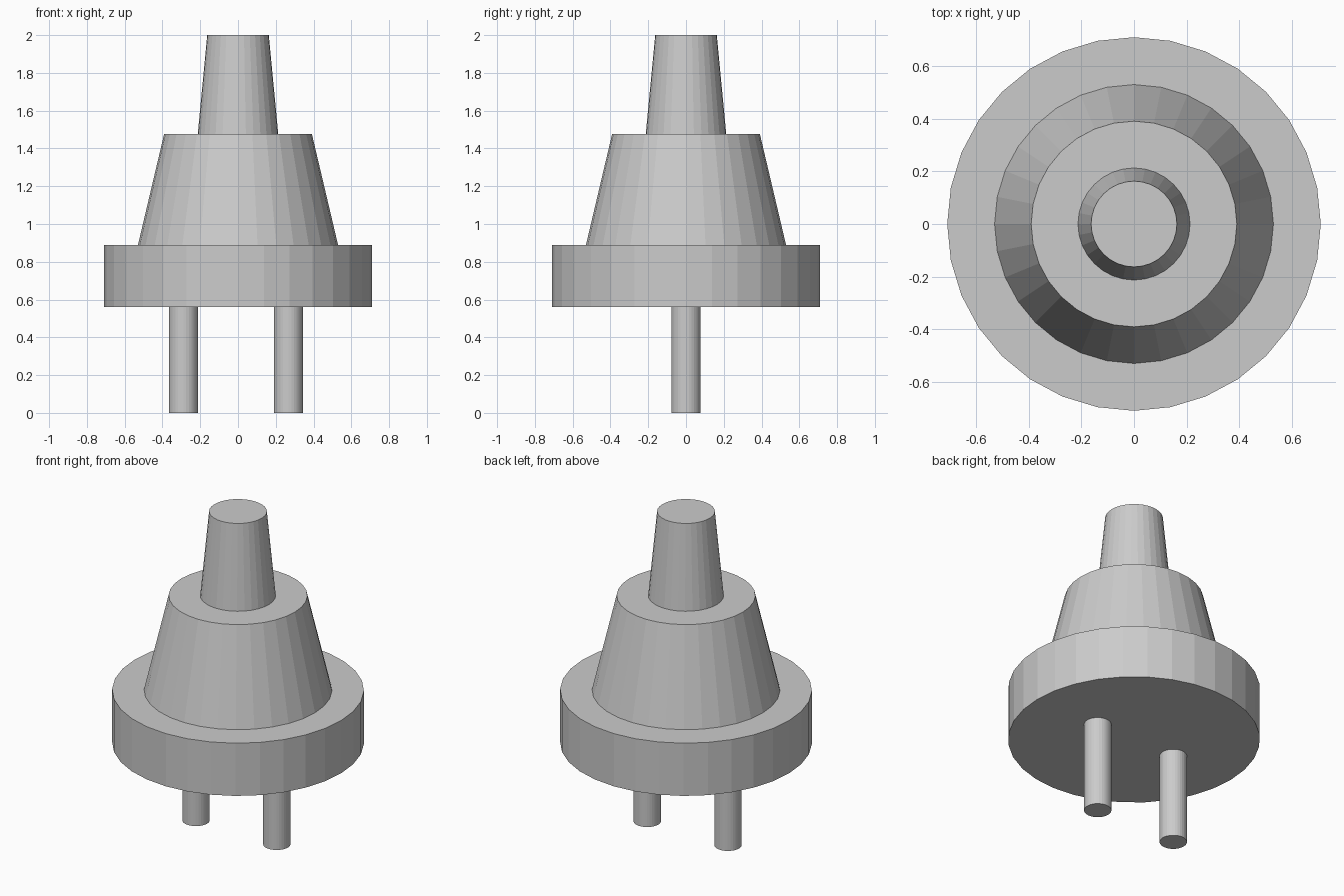
import bpy, bmesh, math

if "Cube" in bpy.data.objects:
    bpy.data.objects.remove(bpy.data.objects["Cube"])

SIDES = 32


def lathe(name, profile, x=0.0):
    """Closed flat-shaded turned solid from (radius, z) steps, bottom to top."""
    bm = bmesh.new()
    rings = []
    for r, z in profile:
        angles = [2 * math.pi * i / SIDES for i in range(SIDES)]
        rings.append([bm.verts.new((r * math.cos(a), r * math.sin(a), z)) for a in angles])
    for low, high in zip(rings, rings[1:]):
        for i in range(SIDES):
            j = (i + 1) % SIDES
            bm.faces.new((low[i], low[j], high[j], high[i]))
    bm.faces.new(rings[0][::-1])
    bm.faces.new(rings[-1])
    mesh = bpy.data.meshes.new(name)
    bm.to_mesh(mesh)
    bm.free()
    obj = bpy.data.objects.new(name, mesh)
    obj.location.x = x
    bpy.context.collection.objects.link(obj)
    return obj


# Plug body: wide base disc, tapered grip, tapered cable neck
lathe("plug_body", [
    (0.71, 0.56), (0.71, 0.888),
    (0.53, 0.888), (0.391, 1.477),
    (0.213, 1.477), (0.163, 2.0),
])

# Two contact pins below the base
for name, x in (("left_pin", -0.289), ("right_pin", 0.267)):
    lathe(name, [(0.077, 0.0), (0.077, 0.56)], x)
